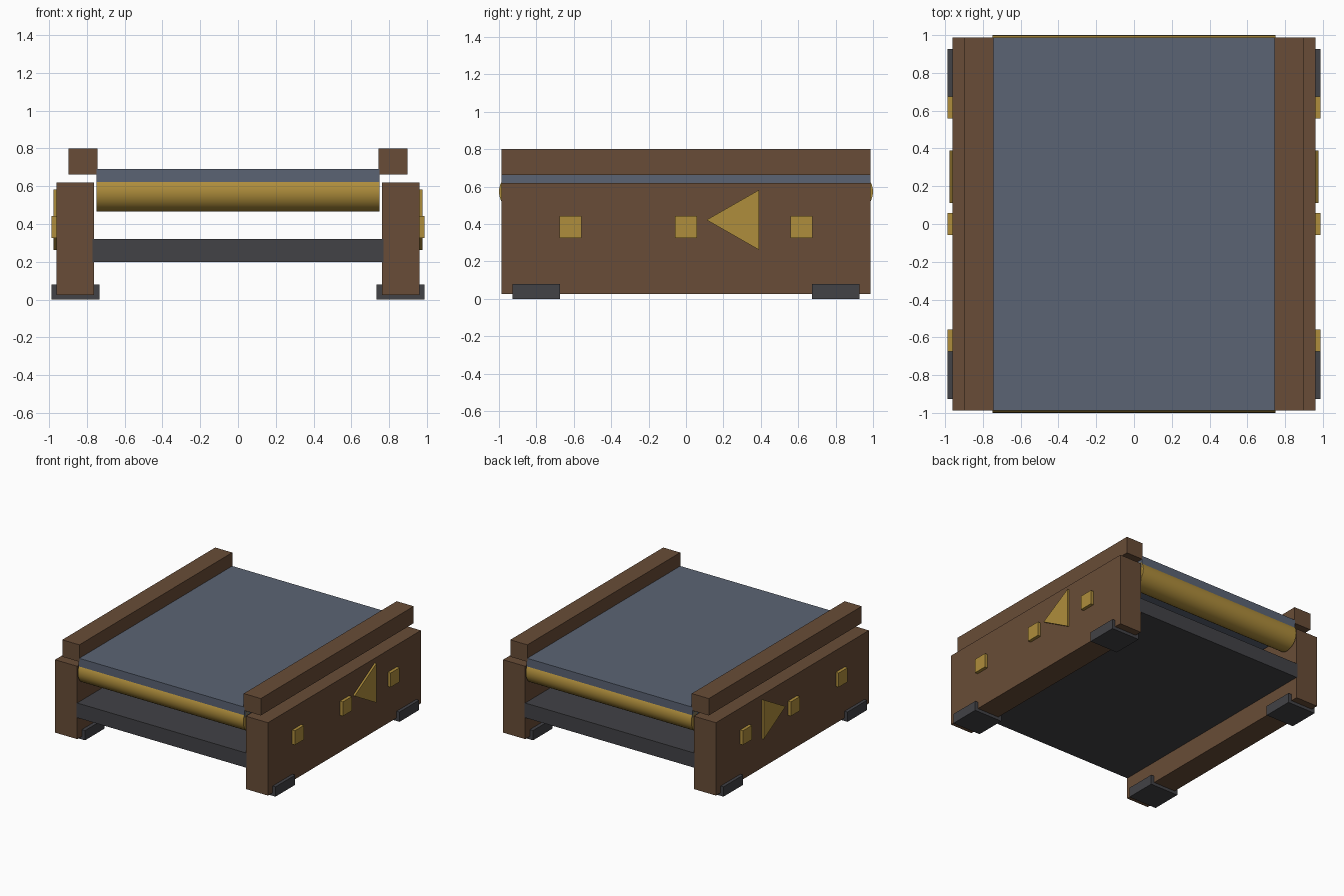
import bpy
import bmesh
from math import radians
from mathutils import Matrix

cube = bpy.data.objects.get("Cube")
if cube:
    bpy.data.objects.remove(cube, do_unlink=True)


def material(name, r, g, b):
    m = bpy.data.materials.new(name)
    m.use_nodes = True
    m.diffuse_color = (r, g, b, 1)
    m.node_tree.nodes["Principled BSDF"].inputs["Base Color"].default_value = (r, g, b, 1)
    return m


BROWN = material("brown", 0.14, 0.073, 0.038)
GOLD = material("gold", 0.43, 0.27, 0.045)
SLATE = material("slate", 0.105, 0.127, 0.175)
CHARCOAL = material("charcoal", 0.054, 0.054, 0.061)


def finish(name, bm, mat):
    bmesh.ops.recalc_face_normals(bm, faces=bm.faces)
    mesh = bpy.data.meshes.new(name)
    bm.to_mesh(mesh)
    bm.free()
    mesh.materials.append(mat)
    obj = bpy.data.objects.new(name, mesh)
    bpy.context.collection.objects.link(obj)
    return obj


def box(name, x, y, z, mat):
    """Box from (low, high) ranges on each axis."""
    bm = bmesh.new()
    bmesh.ops.create_cube(bm, size=1)
    for v in bm.verts:
        for i, (lo, hi) in enumerate((x, y, z)):
            v.co[i] = lo if v.co[i] < 0 else hi
    return finish(name, bm, mat)


def arrow(name, side):
    """Raised triangle on the outer wall, pointing to the front."""
    bm = bmesh.new()
    outline = [(0.11, 0.422), (0.39, 0.262), (0.39, 0.582)]
    face = bm.faces.new([bm.verts.new((side * 0.95, y, z)) for y, z in outline])
    ext = bmesh.ops.extrude_face_region(bm, geom=[face])
    for v in ext["geom"]:
        if isinstance(v, bmesh.types.BMVert):
            v.co.x = side * 0.977
    bmesh.ops.delete(bm, geom=[face], context="FACES_ONLY") if face.is_valid else None
    bmesh.ops.holes_fill(bm, edges=bm.edges)
    return finish(name, bm, GOLD)


END = 0.987

# Belt and bottom tray
box("belt", (-0.748, 0.748), (-END, END), (0.6, 0.69), SLATE)
box("bottom_tray", (-0.77, 0.77), (-END, END), (0.2, 0.32), CHARCOAL)

# End rollers
for label, y in (("front", -0.892), ("back", 0.892)):
    bm = bmesh.new()
    bmesh.ops.create_cone(bm, cap_ends=True, segments=32, radius1=0.108, radius2=0.108,
                          depth=1.496, matrix=Matrix.Rotation(radians(90), 4, "Y"))
    roller = finish(label + "_roller", bm, GOLD)
    roller.location = (0, y, 0.573)
    bpy.ops.object.select_all(action="DESELECT")
    roller.select_set(True)
    bpy.context.view_layer.objects.active = roller
    bpy.ops.object.shade_smooth_by_angle(angle=radians(40))

# Side walls, rails, feet and trim, the same on both sides
for label, s in (("left", 1), ("right", -1)):
    def span(a, b):
        return tuple(sorted((s * a, s * b)))

    box(label + "_wall", span(0.762, 0.962), (-END, END), (0.025, 0.62), BROWN)
    box(label + "_rail", span(0.743, 0.897), (-END, END), (0.662, 0.8), BROWN)
    for end, y in (("front", -0.8), ("back", 0.8)):
        box(f"{label}_{end}_foot", span(0.733, 0.988), (y - 0.127, y + 0.127), (0, 0.08), CHARCOAL)
    for end, y in (("front", -0.617), ("middle", 0), ("back", 0.617)):
        box(f"{label}_{end}_stud", span(0.95, 0.988), (y - 0.058, y + 0.058), (0.326, 0.442), GOLD)
    arrow(label + "_arrow", s)
